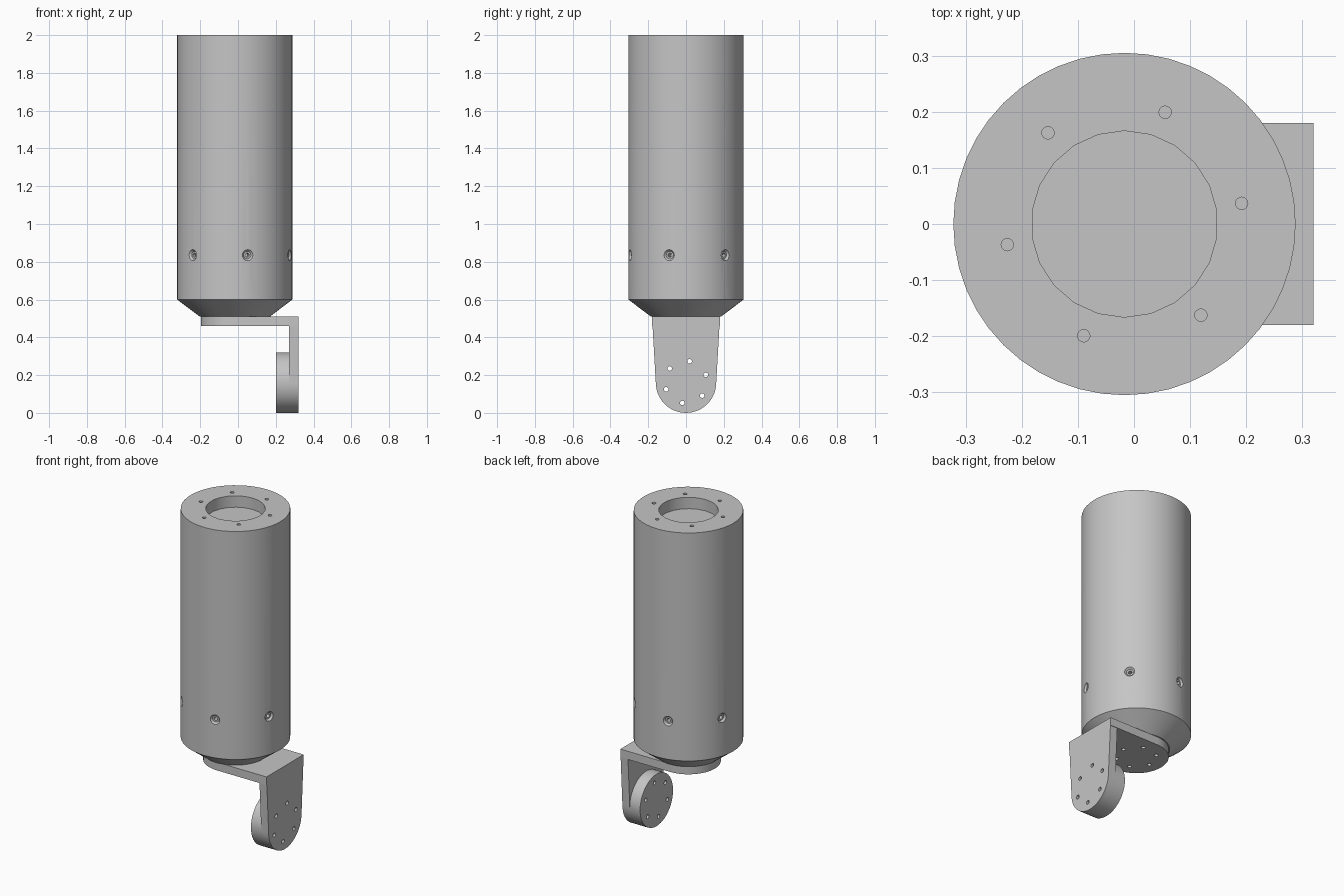
import bpy, bmesh
from math import sin, cos, pi, radians
from mathutils import Matrix, Vector

cube = bpy.data.objects.get("Cube")
if cube:
    bpy.data.objects.remove(cube, do_unlink=True)

AXIS_X = -0.017          # centre line of the barrel
SEGMENTS = 48

metal = bpy.data.materials.new("plain grey metal")
metal.use_nodes = True
GREY = (0.56, 0.56, 0.56, 1)
metal.diffuse_color = GREY
metal.node_tree.nodes["Principled BSDF"].inputs["Base Color"].default_value = GREY


def make_object(name, bm):
    bmesh.ops.recalc_face_normals(bm, faces=bm.faces)
    mesh = bpy.data.meshes.new(name)
    bm.to_mesh(mesh)
    bm.free()
    mesh.materials.append(metal)
    obj = bpy.data.objects.new(name, mesh)
    bpy.context.collection.objects.link(obj)
    return obj


def arc(cx, cy, r, start, end, steps):
    angles = [radians(start + (end - start) * i / steps) for i in range(steps + 1)]
    return [(cx + r * cos(a), cy + r * sin(a)) for a in angles]


def prism(name, outline, place, low, high):
    """Extrude an outline; place(u, v, depth) maps it into space."""
    bm = bmesh.new()
    rings = [[bm.verts.new(place(u, v, d)) for u, v in outline] for d in (low, high)]
    for ring in rings:
        bm.faces.new(ring)
    n = len(outline)
    for i in range(n):
        j = (i + 1) % n
        bm.faces.new((rings[0][i], rings[0][j], rings[1][j], rings[1][i]))
    return make_object(name, bm)


def lathe(name, profile):
    """Closed solid of revolution about the barrel axis."""
    bm = bmesh.new()
    rings = [[bm.verts.new((AXIS_X + x, y, z))
              for x, y in arc(0, 0, r, 0, 360, SEGMENTS)[:-1]] for r, z in profile]
    bm.faces.new(rings[0])
    bm.faces.new(rings[-1])
    for a, b in zip(rings, rings[1:]):
        for i in range(SEGMENTS):
            j = (i + 1) % SEGMENTS
            bm.faces.new((a[i], a[j], b[j], b[i]))
    return make_object(name, bm)


def add_cutter(bm, centre, direction, r1, r2, depth, sides=16):
    turn = Vector(direction).to_track_quat('Z', 'Y').to_matrix().to_4x4()
    bmesh.ops.create_cone(bm, cap_ends=True, segments=sides, radius1=r1, radius2=r2,
                          depth=depth, matrix=Matrix.Translation(centre) @ turn)


def combine(obj, other, operation):
    mod = obj.modifiers.new(operation.lower(), 'BOOLEAN')
    mod.operation, mod.object, mod.solver = operation, other, 'EXACT'
    bpy.context.view_layer.objects.active = obj
    bpy.ops.object.modifier_apply(modifier=mod.name)
    bpy.data.objects.remove(other, do_unlink=True)


def cut(obj, bm):
    combine(obj, make_object("cutter", bm), 'DIFFERENCE')


def bolt_angles(first):
    return [radians(first + 60 * k) for k in range(6)]


# Barrel with tapered lower end
barrel = lathe("barrel", [(0.186, 0.51), (0.305, 0.6), (0.305, 2.0)])

# Round recess in the top
bm = bmesh.new()
add_cutter(bm, (AXIS_X, 0, 2.0), (0, 0, 1), 0.166, 0.166, 0.14, 22)
cut(barrel, bm)

# Bolt holes in the top
bm = bmesh.new()
for a in bolt_angles(10):
    add_cutter(bm, (AXIS_X + 0.212 * cos(a), 0.212 * sin(a), 2.0), (0, 0, 1), 0.011, 0.011, 0.12)
cut(barrel, bm)

# Countersunk screw holes around the side
for r1, r2, reach, depth in ((0.02, 0.04, 0.305, 0.024), (0.011, 0.011, 0.295, 0.09)):
    bm = bmesh.new()
    for a in bolt_angles(43):
        out = Vector((cos(a), sin(a), 0))
        add_cutter(bm, Vector((AXIS_X, 0, 0.835)) + out * reach, out, r1, r2, depth)
    cut(barrel, bm)

# Bracket: round-ended flange, tapered arm and boss
flange_outline = arc(AXIS_X, 0, 0.18, 90, 270, 24) + [(0.32, -0.18), (0.32, 0.18)]
bracket = prism("bracket", flange_outline, lambda u, v, d: (u, v, d), 0.46, 0.51)
arm_outline = [(-0.18, 0.51)] + arc(0, 0.16, 0.16, 180, 360, 24) + [(0.18, 0.51)]
arm = prism("arm", arm_outline, lambda u, v, d: (d, u, v), 0.27, 0.32)
boss_outline = arc(0, 0.16, 0.16, 0, 360, SEGMENTS)[:-1]
boss = prism("boss", boss_outline, lambda u, v, d: (d, u, v), 0.20, 0.27)
combine(bracket, arm, 'UNION')
combine(bracket, boss, 'UNION')

# Bolt circles through the boss and the flange
bm = bmesh.new()
for a in bolt_angles(20):
    add_cutter(bm, (0.26, 0.112 * cos(a), 0.163 + 0.112 * sin(a)), (1, 0, 0), 0.012, 0.012, 0.2)
for a in bolt_angles(10):
    add_cutter(bm, (AXIS_X + 0.112 * cos(a), 0.112 * sin(a), 0.47), (0, 0, 1), 0.012, 0.012, 0.07)
cut(bracket, bm)

# Smooth round surfaces, keep edges sharp
for obj in (barrel, bracket):
    bpy.ops.object.select_all(action='DESELECT')
    obj.select_set(True)
    bpy.context.view_layer.objects.active = obj
    bpy.ops.object.shade_smooth_by_angle(angle=radians(25))
